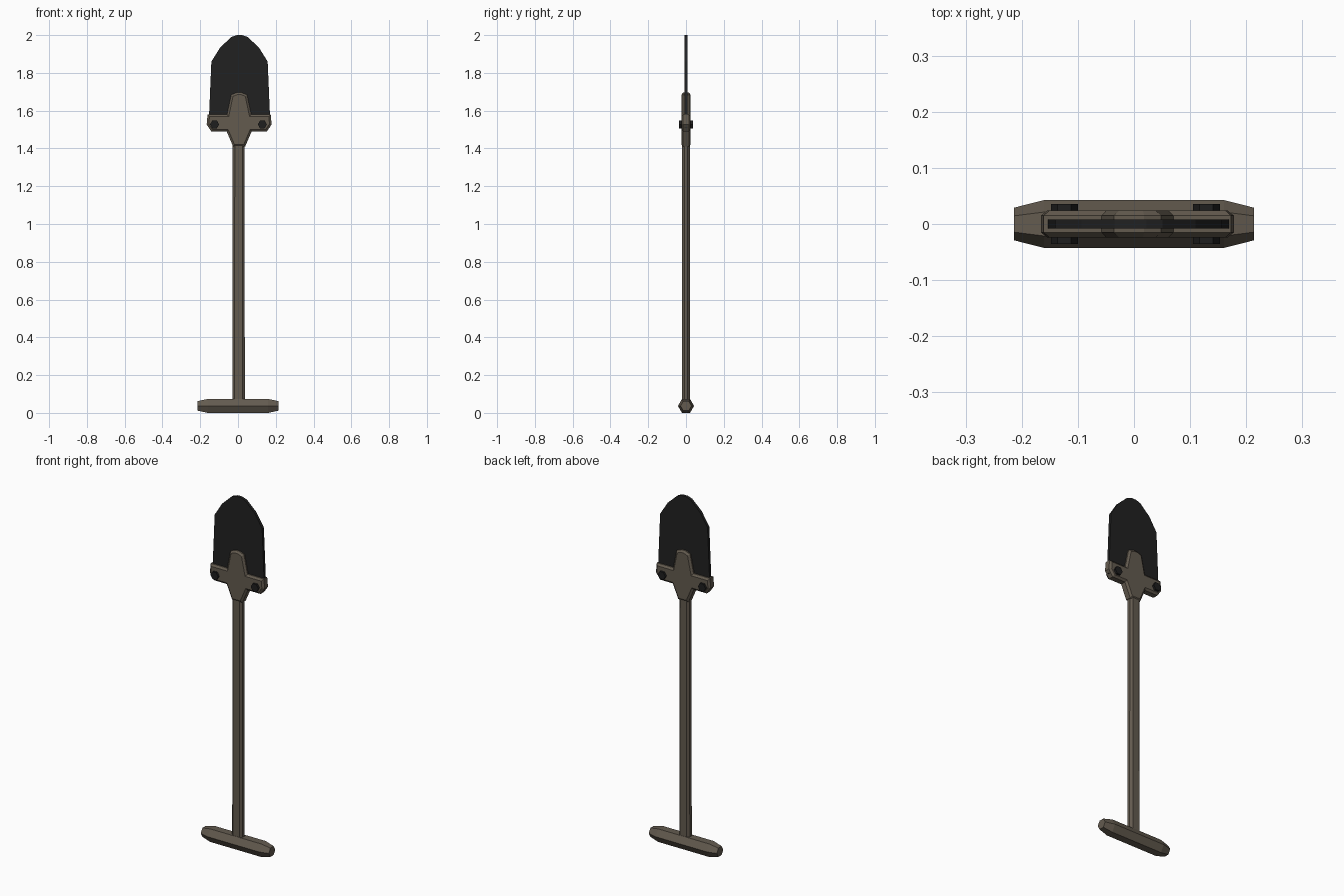
import bpy, bmesh, math
from mathutils import Vector

if "Cube" in bpy.data.objects:
    bpy.data.objects.remove(bpy.data.objects["Cube"])


def material(name, rgb):
    m = bpy.data.materials.new(name)
    m.diffuse_color = (*rgb, 1)
    m.use_nodes = True
    m.node_tree.nodes["Principled BSDF"].inputs["Base Color"].default_value = m.diffuse_color
    return m


BROWN = material("drab brown", (0.125, 0.104, 0.078))
BLACK = material("blade black", (0.015, 0.015, 0.015))
DARK = material("bolt black", (0.013, 0.013, 0.013))


def skin(name, rings, mat):
    """Join successive rings of points and cap both ends."""
    bm = bmesh.new()
    vs = [[bm.verts.new(p) for p in ring] for ring in rings]
    n = len(rings[0])
    for a, b in zip(vs, vs[1:]):
        for i in range(n):
            j = (i + 1) % n
            bm.faces.new((a[i], a[j], b[j], b[i]))
    bm.faces.new(vs[0])
    bm.faces.new(vs[-1])
    bmesh.ops.recalc_face_normals(bm, faces=bm.faces[:])
    me = bpy.data.meshes.new(name)
    bm.to_mesh(me)
    bm.free()
    me.materials.append(mat)
    ob = bpy.data.objects.new(name, me)
    bpy.context.collection.objects.link(ob)
    return ob


def inset(pts, d):
    """Mitred inward offset of a counter-clockwise outline."""
    out = []
    for i, p in enumerate(pts):
        p, a, b = Vector(p), Vector(pts[i - 1]), Vector(pts[(i + 1) % len(pts)])
        u, v = (p - a).normalized(), (b - p).normalized()
        n1, n2 = Vector((-u.y, u.x)), Vector((-v.y, v.x))
        out.append(p + (n1 + n2) * d / (1 + n1.dot(n2)))
    return out


def plate(name, half, cx, edge_y, face_y, chamfer, mat):
    """Mirror a right-hand outline (bottom to top), then extrude with chamfered rims."""
    pts = half + [(-x, z) for x, z in reversed(half) if x > 0]
    small = inset(pts, chamfer) if chamfer else pts
    layers = [(small, -face_y), (pts, -edge_y), (pts, edge_y), (small, face_y)]
    if not chamfer:
        layers = layers[1:3]
    return skin(name, [[(x + cx, y, z) for x, z in o] for o, y in layers], mat)


# Blade with a faceted rounded tip
plate("blade", [(0.161, 1.51), (0.161, 1.58), (0.149, 1.86), (0.102, 1.935),
                (0.043, 1.99), (0.014, 2.0)], 0.008, 0.008, 0.008, 0, BLACK)

# Cross-shaped socket that clamps the blade
plate("blade_socket", [(0.032, 1.41), (0.066, 1.49), (0.147, 1.49), (0.172, 1.527),
                       (0.167, 1.58), (0.064, 1.58), (0.042, 1.684), (0.012, 1.696)],
      0.006, 0.015, 0.024, 0.011, BROWN)

# Long chamfered shaft
plate("shaft", [(0.033, 0.03), (0.032, 1.43)], 0.003, 0.009, 0.02, 0.012, BROWN)


def hexagon(r):
    return [(r * math.cos(k * math.pi / 3), r * math.sin(k * math.pi / 3)) for k in range(6)]


# Hexagonal grip bar with tapered ends
skin("grip_bar", [[(x, a, 0.037 + b) for a, b in hexagon(r)]
                  for x, r in ((-0.214, 0.029), (-0.16, 0.0427), (0.16, 0.0427), (0.214, 0.029))],
     BROWN)

# Hexagonal bolts passing through the socket wings
for side, x in (("left", -0.124), ("right", 0.129)):
    skin(f"{side}_bolt", [[(x + a, y, 1.527 + b) for a, b in hexagon(0.024)]
                          for y in (-0.036, 0.036)], DARK)
